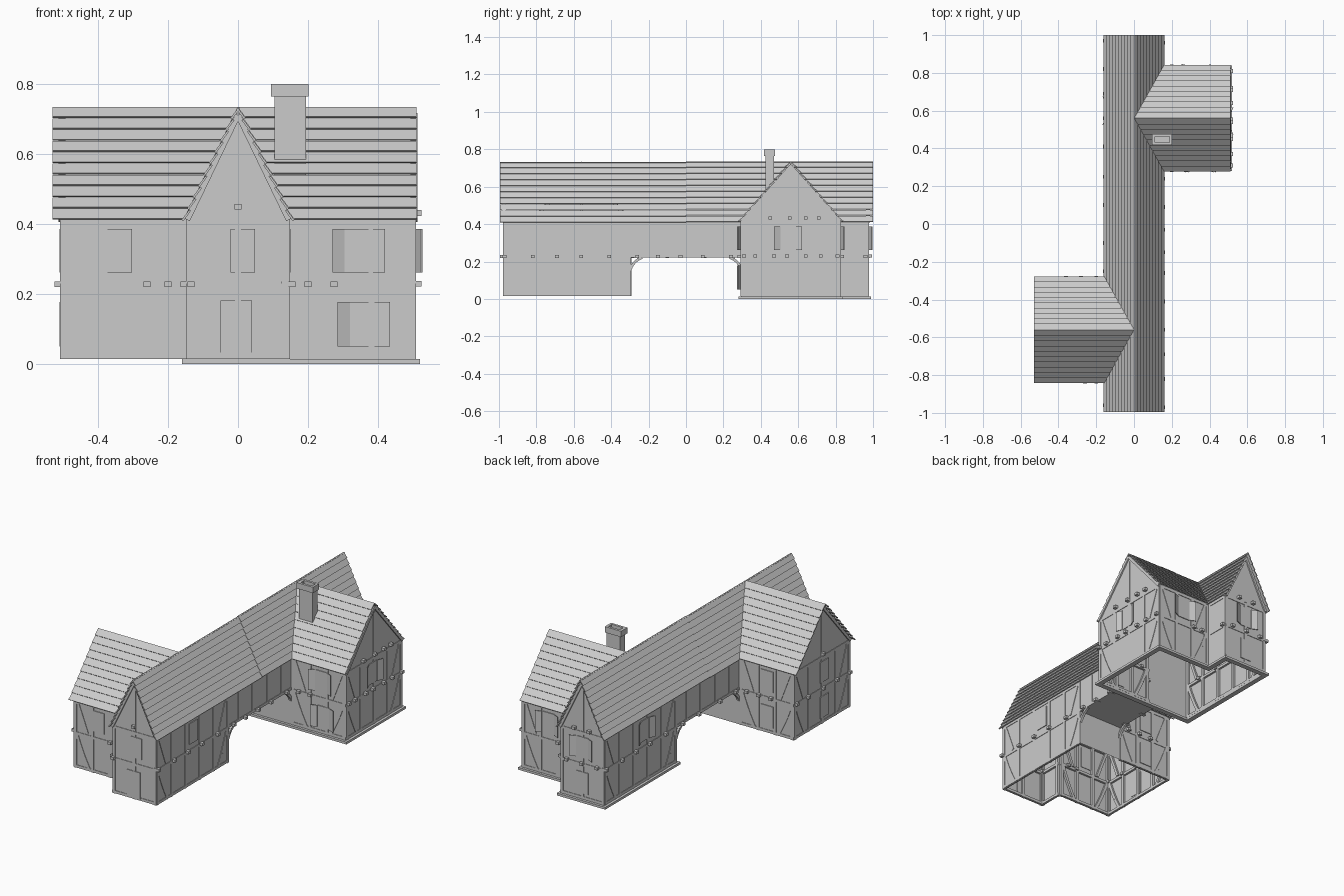
import bpy, bmesh, math
from mathutils import Vector

if "Cube" in bpy.data.objects:
    bpy.data.objects.remove(bpy.data.objects["Cube"])

mat = bpy.data.materials.new("pale grey")
mat.diffuse_color = (0.6, 0.6, 0.6, 1)
mat.use_nodes = True
mat.node_tree.nodes["Principled BSDF"].inputs["Base Color"].default_value = mat.diffuse_color

BOX = [(0, 1, 3, 2), (4, 6, 7, 5), (0, 4, 5, 1), (2, 3, 7, 6), (0, 2, 6, 4), (1, 5, 7, 3)]


def finish(name, bm):
    bmesh.ops.recalc_face_normals(bm, faces=bm.faces)
    me = bpy.data.meshes.new(name)
    bm.to_mesh(me)
    bm.free()
    me.materials.append(mat)
    ob = bpy.data.objects.new(name, me)
    bpy.context.collection.objects.link(ob)
    return ob


def hexa(bm, pts):
    v = [bm.verts.new(p) for p in pts]
    for f in BOX:
        bm.faces.new([v[i] for i in f])


def box(bm, x0, x1, y0, y1, z0, z1):
    hexa(bm, [(x, y, z) for x in (x0, x1) for y in (y0, y1) for z in (z0, z1)])


def on(wall, u, z, o):
    """Point on a wall: u along it, height z, o outwards."""
    axis, c, s = wall
    return (c + s * o, u, z) if axis == 'x' else (u, c + s * o, z)


def bar(bm, wall, a, b, w=0.02, out=0.003, inn=0.012):
    """Straight timber between two (u, z) points of a wall."""
    a, b = Vector(a), Vector(b)
    d = (b - a).normalized()
    n = Vector((-d.y, d.x)) * w / 2
    hexa(bm, [on(wall, q.x, q.y, o) for p in (a, b) for q in (p - n, p + n) for o in (-inn, out)])


def curve(bm, wall, a, c, b, w=0.018, n=5, **k):
    """Curved timber through a control point."""
    a, b, c = Vector(a), Vector(b), Vector(c)
    p = [a * (1 - t) ** 2 + c * 2 * t * (1 - t) + b * t * t for t in [i / n for i in range(n + 1)]]
    for q, r in zip(p, p[1:]):
        bar(bm, wall, q, r, w, **k)


# Roofs
RIDGE, EAVE, HW, WW, ROWS = 0.735, 0.412, 0.155, 0.277, 10


def slope(bm, ridge_axis, centre, side, half, a, b, dz=0):
    """Overlapping tile rows; a and b give the row ends at slope fraction t."""
    drop = RIDGE - EAVE
    length = math.hypot(half, drop)
    nh, nz = side * drop / length, half / length
    for i in range(ROWS):
        pts = []
        for t, lift in ((i / ROWS, 0.0), ((i + 1) / ROWS, 0.007)):
            for end in (a(t), b(t)):
                for th in (lift - 0.006, lift):
                    h = centre + side * half * t + nh * th
                    z = RIDGE + dz - drop * t + nz * th
                    pts.append((h, end, z) if ridge_axis == 'y' else (end, h, z))
        hexa(bm, pts)


for nm, y0, y1, dz in (("front_main_roof", -0.995, 0, -0.003), ("back_main_roof", 0, 1.0, 0)):
    bm = bmesh.new()
    for s in (-1, 1):
        slope(bm, 'y', 0, s, HW, lambda t: y0, lambda t: y1, dz)
    finish(nm, bm)
for nm, k, end in (("front_wing_roof", -1, -0.53), ("back_wing_roof", 1, 0.51)):
    bm = bmesh.new()
    for s in (-1, 1):
        slope(bm, 'x', 0.56 * k, s, WW, lambda t: k * HW * t, lambda t: end)
    finish(nm, bm)

# Wall shells, open underneath
FOOT = [(-.145, .295), (.505, .295), (.505, .825), (.145, .825), (.145, .975), (-.145, .975)]
TOP = 0.425
for nm, k, z0 in (("back_house_walls", 1, 0.01), ("front_house_walls", -1, 0.015)):
    bm = bmesh.new()
    P = [(x * k, y * k) for x, y in FOOT]
    for i in range(6):
        (ax, ay), (bx, by) = P[i], P[(i + 1) % 6]
        zb = z0
        ring = [(ax, ay, zb), (bx, by, zb), (bx, by, TOP), (ax, ay, TOP)]
        if i in (1, 4):  # gable ends
            ring.insert(3, ((ax + bx) / 2, (ay + by) / 2, 0.723))
        bm.faces.new([bm.verts.new(p) for p in ring])
    bmesh.ops.remove_doubles(bm, verts=bm.verts, dist=1e-5)
    finish(nm, bm)

# Bridge room over the passage
bm = bmesh.new()
for x in (-.145, .145):
    bm.faces.new([bm.verts.new((x, y, z)) for y, z in ((-.295, .222), (.295, .222), (.295, TOP), (-.295, TOP))])
bm.faces.new([bm.verts.new(p) for p in ((-.145, -.295, .222), (.145, -.295, .222), (.145, .295, .222), (-.145, .295, .222))])
bmesh.ops.remove_doubles(bm, verts=bm.verts, dist=1e-5)
finish("bridge_walls", bm)

# Plinth strips round the back house
bm = bmesh.new()
for (ax, ay), (bx, by) in zip(FOOT, FOOT[1:] + FOOT[:1]):
    e = 0.015
    box(bm, min(ax, bx) - e, max(ax, bx) + e, min(ay, by) - e, max(ay, by) + e, 0, 0.014)
finish("plinth", bm)

# Chimney with hollow cap
bm = bmesh.new()
box(bm, .105, .195, .425, .47, .5, .77)
for x0, x1, y0, y1 in ((.095, .112, .418, .477), (.188, .202, .418, .477), (.112, .188, .418, .432), (.112, .188, .463, .477)):
    box(bm, x0, x1, y0, y1, .765, .8)
finish("chimney", bm)

# Walls of each house; k = 1 back, -1 front
def W(axis, c, k):
    return (axis, c * k, 1 if c * k > 0 else -1)


for nm, k in (("back", 1), ("front", -1)):
    bm = bmesh.new()
    inner = ('y', .295 * k, -k)
    spans = [(inner, .145, .505), (W('x', .505, k), .295, .825), (W('y', .825, k), .145, .505),
             (W('y', .975, k), -.145, .145), (W('x', -.145, k), .295, .975), (W('x', .145, k), .825, .975)]
    for i, (w, a, b) in enumerate(spans):
        L = b - a
        n = max(1, round(L / 0.13))
        bar(bm, w, (a * k, .222), (b * k, .222), .016)
        bar(bm, w, (a * k, .025), (b * k, .025), .016)
        bar(bm, w, (a * k, .41), (b * k, .41), .016)
        for j in range(n + 1):
            u = (a + .01 + (L - .02) * j / n) * k
            bar(bm, w, (u, .015), (u, .415), .018)
        if L > .3:  # corner braces, curved below and straight above
            for e, s in ((a + .02, 1), (b - .02, -1)):
                curve(bm, w, (e * k, .215), ((e + s * .035) * k, .11), ((e + s * .085) * k, .02))
                bar(bm, w, ((e + s * .005) * k, .405), ((e + s * .07) * k, .235), .016)
    # gable framing and barge boards
    for w, c, h in ((W('x', .505, k), .56 * k, .263), (W('y', .975, k), 0, .145)):
        for s in (-1, 1):
            bar(bm, w, (c + s * h, .412), (c, .712), .016, .008)
        bar(bm, w, (c, .42), (c, .68), .016)
    finish(nm + "_timber_frame", bm)

# Curved braces in the passage
bm = bmesh.new()
for x in (-.145, .145):
    w = ('x', x, 1 if x > 0 else -1)
    for s in (-1, 1):
        curve(bm, w, (.298 * s, .155), (.285 * s, .2), (.235 * s, .222), .014)
    bar(bm, w, (-.295, .23), (.295, .23), .016)
    for u in (-.2, -.07, .07, .2):
        bar(bm, w, (u, .23), (u, .415), .016)
finish("passage_braces", bm)

# Windows, door and open shutters
fg, fw = ('y', -.975, -1), ('y', -.825, -1)
inf, inb = ('y', -.295, 1), ('y', .295, -1)
gl, gr = ('x', -.505, -1), ('x', .505, 1)
left, right, bg, bw = ('x', -.145, -1), ('x', .145, 1), ('y', .975, 1), ('y', .825, 1)
HI, LO = (.262, .386), (.05, .178)
panes = bmesh.new()
for w, u, wd, (z0, z1) in [(fg, .013, .07, HI), (fw, -.34, .075, HI), (right, -.63, .08, HI), (gl, -.58, .08, HI),
                           (gl, -.58, .08, LO), (inf, -.33, .08, HI), (inf, -.33, .08, LO), (inb, .345, .08, HI),
                           (inb, .36, .08, LO), (gr, .545, .075, HI), (bw, .33, .08, HI), (bg, 0, .075, HI),
                           (bg, 0, .075, LO), (left, .6, .08, HI)]:
    bar(panes, w, (u, z0), (u, z1), wd, .0045, .003)
finish("windows", panes)
bm = bmesh.new()
bar(bm, fg, (-.005, .025), (-.005, .182), .09, .0045, .003)
finish("door", bm)
bm = bmesh.new()
for w, u, (z0, z1) in [(inb, .345, HI), (inb, .36, LO), (gr, .545, HI), (bw, .33, HI), (bg, 0, HI), (left, .6, HI)]:
    for s in (-1, 1):
        hexa(bm, [on(w, u + s * du, z, o + t) for du, o in ((.04, .003), (.075, .018))
                  for z in (z0, z1) for t in (0, .004)])
finish("shutters", bm)

# Projecting beam ends
bm = bmesh.new()
ends = [(right, .228, (-.97, -.82, -.69, -.56, -.41, -.26, -.15, -.03, .09, .24, .96)),
        (left, .228, (.97, .82, .69, .56, .41, .25, .1, -.1, -.25, -.96)),
        (gr, .23, (.31, .37, .47, .54, .64, .72, .81)), (gr, .432, (.45, .555, .64, .71)),
        (gl, .228, (-.31, -.42, -.56, -.69, -.81)), (gl, .432, (-.56,)),
        (inb, .228, (.2, .275)), (inf, .228, (-.2, -.28, -.36)), (bw, .228, (.2, .26)), (fw, .228, (-.2, -.26)),
        (fg, .45, (0,)), (fg, .228, (-.135,)), (bg, .23, (-.1, 0, .1)), (bg, .432, (-.05, .05))]
for w, z, us in ends:
    for u in us:
        bar(bm, w, (u, z - .008), (u, z + .008), .02, .02, .02)
finish("beam_ends", bm)
